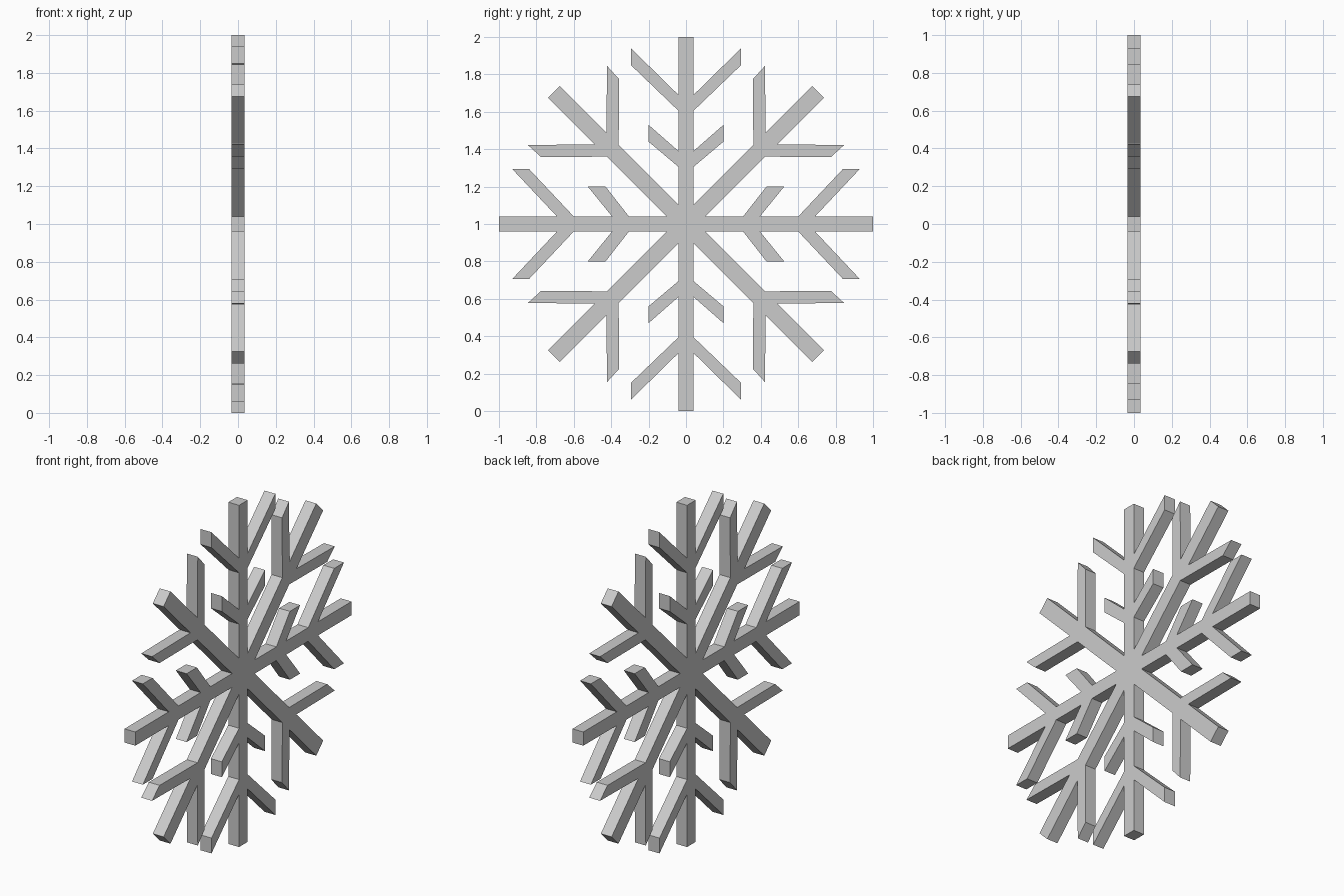
import bpy, bmesh

if "Cube" in bpy.data.objects:
    bpy.data.objects.remove(bpy.data.objects["Cube"])

HALF_THICK = 0.035
CENTRE_Z = 1.0

# Upright arm, right side, from tip to centre: outer then inner branch
upright = [(.04, 1), (.04, .69), (.295, .94), (.295, .85), (.04, .605),
           (.04, .39), (.2, .53), (.2, .44), (.04, .305), (.04, .104)]
# Diagonal arm, upper half, from branch root to tip (mirrored over the diagonal)
diagonal = [(.36, .424), (.358, .775), (.422, .845), (.426, .49), (.674, .738)]
# Level arm, upper side, from centre to tip: inner then outer branch
level = [(.104, .04), (.305, .04), (.43, .2), (.525, .2), (.395, .04),
         (.6, .04), (.84, .295), (.93, .295), (.69, .04), (1, .04)]

# One quarter of the outline, then mirrored to the other three
quarter = upright + diagonal + [(z, y) for y, z in reversed(diagonal)] + level
half = quarter + [(y, -z) for y, z in reversed(quarter)]
outline = half + [(-y, z) for y, z in reversed(half)]

# Extrude the outline to a flat plate standing upright
bm = bmesh.new()
face = bm.faces.new([bm.verts.new((-HALF_THICK, y, z + CENTRE_Z)) for y, z in outline])
ext = bmesh.ops.extrude_face_region(bm, geom=[face], use_keep_orig=True)
moved = [g for g in ext["geom"] if isinstance(g, bmesh.types.BMVert)]
bmesh.ops.translate(bm, verts=moved, vec=(2 * HALF_THICK, 0, 0))
bmesh.ops.recalc_face_normals(bm, faces=bm.faces)

mesh = bpy.data.meshes.new("snowflake")
bm.to_mesh(mesh)
bm.free()
bpy.context.collection.objects.link(bpy.data.objects.new("snowflake", mesh))
